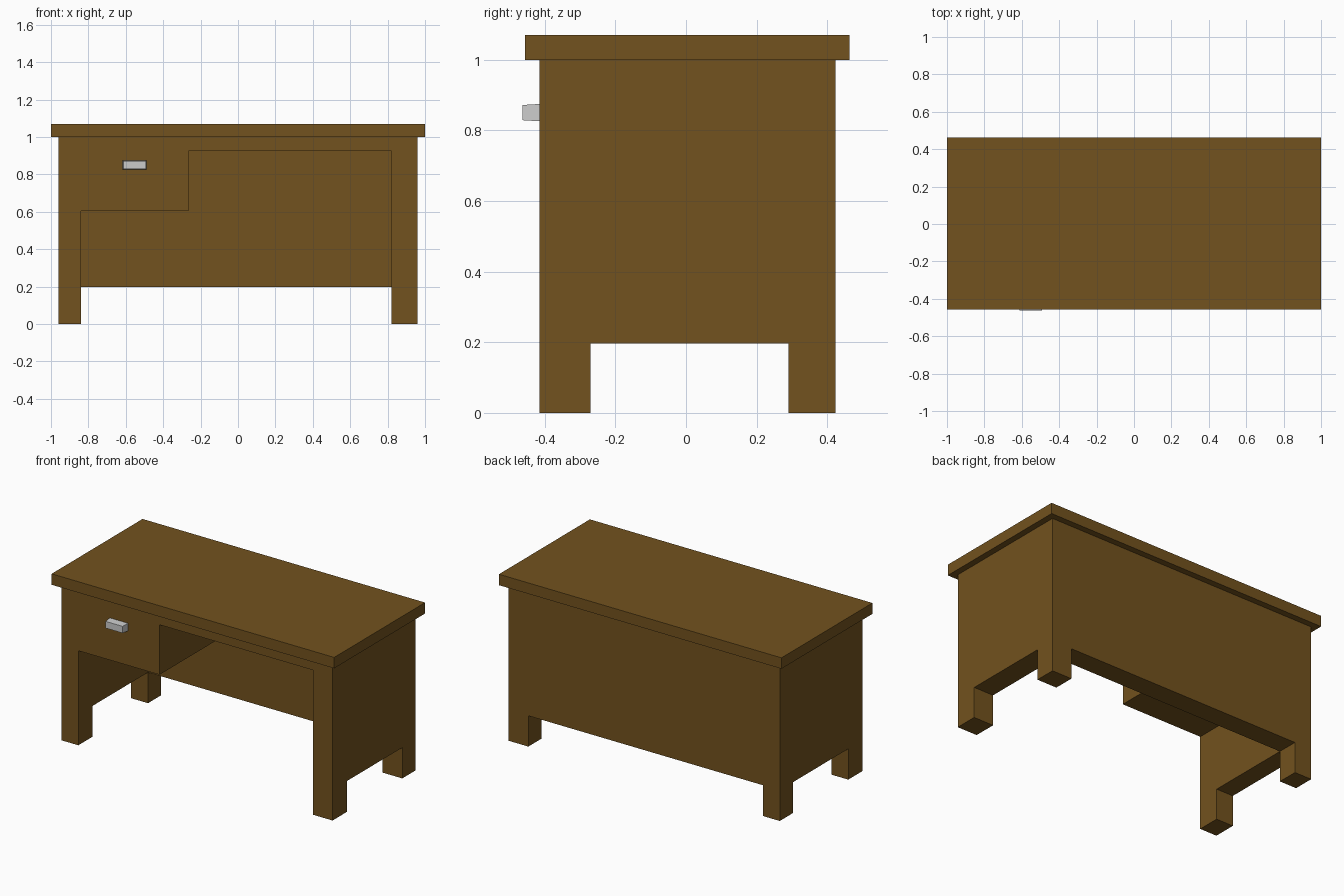
import bpy, bmesh
from mathutils import Vector

if "Cube" in bpy.data.objects:
    bpy.data.objects.remove(bpy.data.objects["Cube"])


def material(name, color):
    m = bpy.data.materials.new(name)
    m.diffuse_color = color
    m.use_nodes = True
    m.node_tree.nodes["Principled BSDF"].inputs["Base Color"].default_value = m.diffuse_color
    return m


wood = material("brown_wood", (0.17, 0.085, 0.013, 1))


def prism(name, profile, y0, y1, mat=None):
    """Extrude an (x, z) profile from y0 to y1."""
    bm = bmesh.new()
    face = bm.faces.new([bm.verts.new((x, y0, z)) for x, z in profile])
    ext = bmesh.ops.extrude_face_region(bm, geom=[face])
    verts = [g for g in ext["geom"] if isinstance(g, bmesh.types.BMVert)]
    bmesh.ops.translate(bm, vec=Vector((0, y1 - y0, 0)), verts=verts)
    bmesh.ops.recalc_face_normals(bm, faces=bm.faces)
    mesh = bpy.data.meshes.new(name)
    bm.to_mesh(mesh)
    bm.free()
    if mat:
        mesh.materials.append(mat)
    obj = bpy.data.objects.new(name, mesh)
    bpy.context.collection.objects.link(obj)
    return obj


def box(name, x0, x1, y0, y1, z0, z1, mat=None):
    return prism(name, [(x0, z0), (x1, z0), (x1, z1), (x0, z1)], y0, y1, mat)


def cut(target, cutter):
    """Subtract the cutter, then remove it."""
    mod = target.modifiers.new("cut", 'BOOLEAN')
    mod.operation = 'DIFFERENCE'
    mod.solver = 'EXACT'
    mod.object = cutter
    bpy.context.view_layer.objects.active = target
    bpy.ops.object.modifier_apply(modifier=mod.name)
    bpy.data.objects.remove(cutter)


# Inner leg lines, drawer edge and height of the gap under the panels
LEFT, RIGHT, DRAWER = -0.84, 0.82, -0.265
GAP = 0.197

# Desk body: block with a stepped kneehole and gaps between the legs
body = box("desk_body", -0.96, 0.96, -0.415, 0.423, 0, 1.0, wood)
kneehole = [(LEFT, -0.1), (RIGHT, -0.1), (RIGHT, 0.925),
            (DRAWER, 0.925), (DRAWER, 0.605), (LEFT, 0.605)]
cut(body, prism("kneehole_cutter", kneehole, -0.6, 0.29))
cut(body, box("back_gap_cutter", LEFT, RIGHT, 0.2, 0.6, -0.1, GAP))
cut(body, box("side_gap_cutter", -1.2, 1.2, -0.27, 0.29, -0.1, GAP))

# Overhanging top
box("table_top", -1, 1, -0.456, 0.463, 1.0, 1.07, wood)

# Grey drawer handle, slightly tapered to the front
handle = box("drawer_handle", -0.617, -0.489, -0.463, -0.415, 0.826, 0.875)
for v in handle.data.vertices:
    if v.co.y < -0.45:
        v.co.x += 0.004 if v.co.x < -0.553 else -0.004
        v.co.z += 0.003 if v.co.z < 0.85 else -0.003
